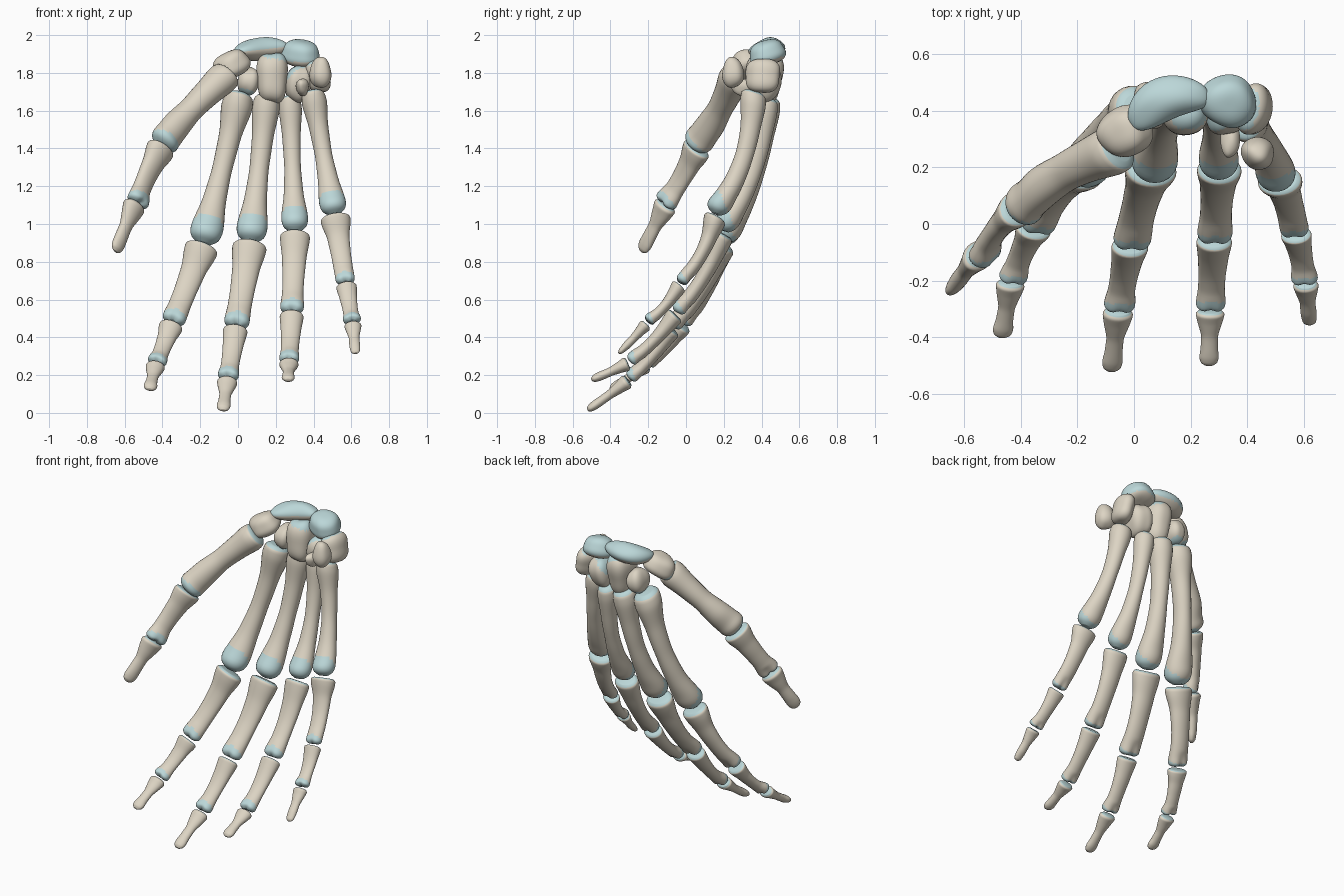
import bpy, bmesh, math
from mathutils import Vector, Euler

if "Cube" in bpy.data.objects:
    bpy.data.objects.remove(bpy.data.objects["Cube"])


def material(name, col):
    m = bpy.data.materials.new(name)
    m.diffuse_color = (*col, 1)
    m.use_nodes = True
    m.node_tree.nodes["Principled BSDF"].inputs["Base Color"].default_value = m.diffuse_color
    return m


BONE = material("bone", (0.72, 0.66, 0.55))
CART = material("cartilage", (0.50, 0.68, 0.69))

# Profile rows: position along bone, radius used (0 base, 1 shaft, 2 head), factor, depth ratio, palmar shift
META = [(0, 0, .55, 1.1, 0), (.02, 0, .9, 1.1, 0), (.09, 0, 1, 1.05, 0), (.25, 1, 1.15, 1.1, 0),
        (.5, 1, 1, 1.15, 0), (.72, 1, 1.22, 1, 0), (.86, 2, .96, .88, .1), (.92, 2, 1, .95, .15),
        (.97, 2, .85, .9, .1), (1, 2, .4, .8, 0)]
PHAL = [(0, 0, .75, .75, 0), (.025, 0, 1, .78, 0), (.11, 0, .96, .76, 0), (.27, 1, 1.14, .76, 0),
        (.55, 1, 1, .74, 0), (.75, 1, .98, .74, 0), (.88, 2, .98, .76, .1), (.95, 2, 1, .8, .1),
        (.985, 2, .85, .8, 0), (1, 2, .5, .8, 0)]
DIST = [(0, 0, .75, .72, 0), (.05, 0, 1, .75, 0), (.2, 0, .86, .72, 0), (.45, 1, 1.05, .85, 0),
        (.7, 1, 1.1, .8, 0), (.85, 2, 1, .65, 0), (.95, 2, .85, .6, 0), (1, 2, .4, .5, 0)]
SIDES, RINGS = 28, 44


def finish(name, bm, is_cart):
    bmesh.ops.recalc_face_normals(bm, faces=bm.faces)
    for f in bm.faces:
        f.smooth = True
        f.material_index = int(is_cart(f))
    me = bpy.data.meshes.new(name)
    bm.to_mesh(me)
    bm.free()
    me.materials.append(BONE)
    me.materials.append(CART)
    ob = bpy.data.objects.new(name, me)
    bpy.context.collection.objects.link(ob)


def sample(rows, radii, t):
    for a, b in zip(rows, rows[1:]):
        if t <= b[0] + 1e-9:
            u = (t - a[0]) / (b[0] - a[0])
            va = (radii[a[1]] * a[2], a[3], a[4])
            vb = (radii[b[1]] * b[2], b[3], b[4])
            return [p + (q - p) * u for p, q in zip(va, vb)]


def long_bone(name, a, b, radii, rows, palm=(0, -1, .3), bow=.0, cart=.1):
    a, b = Vector(a), Vector(b)
    axis = b - a
    tan = axis.normalized()
    d = Vector(palm)
    d = (d - tan * d.dot(tan)).normalized()
    w = tan.cross(d)
    ts = [(1 - math.cos(math.pi * i / RINGS)) / 2 for i in range(RINGS + 1)]
    vals = [sample(rows, radii, t) for t in ts]
    for _ in range(2):
        vals = [vals[0]] + [[(p + 2 * q + r) / 4 for p, q, r in zip(*vals[i - 1:i + 2])]
                            for i in range(1, RINGS)] + [vals[-1]]
    bm = bmesh.new()
    info, rings = {}, []
    for t, (r, depth, shift) in zip(ts, vals):
        c = a + axis * t + d * (shift * r - bow * math.sin(math.pi * t))
        head = max(0, (t - .8) / .2) if rows is PHAL else 0
        shaft = math.sin(math.pi * t) ** 2
        ring = []
        for k in range(SIDES):
            th = 2 * math.pi * k / SIDES
            x, y = math.cos(th), math.sin(th)
            groove = 1 - .28 * head * math.exp(-(x / .45) ** 2)
            flat = 1 - (.15 * shaft if y > 0 else 0)
            # two-condyle notch and slightly cupped base
            push = -.16 * radii[2] * head * math.exp(-(x / .4) ** 2)
            v = bm.verts.new(c + w * (r * x) + d * (r * depth * y * groove * flat) + tan * push)
            info[v] = (t, y)
            ring.append(v)
        rings.append(ring)
    for p, q in zip(rings, rings[1:]):
        for k in range(SIDES):
            n = (k + 1) % SIDES
            bm.faces.new((p[k], p[n], q[n], q[k]))
    bm.faces.new(rings[0])
    bm.faces.new(rings[-1])

    def is_cart(f):
        t = sum(info[v][0] for v in f.verts) / len(f.verts)
        y = sum(info[v][1] for v in f.verts) / len(f.verts)
        return t < .025 or (rows is not DIST and t > 1 - cart * (1 + .7 * y))
    finish(name, bm, is_cart)


def carpal(name, c, half, rot=(0, 0, 0), bend=0, cart=None, seed=0., p=2.5):
    bm = bmesh.new()
    bmesh.ops.create_icosphere(bm, subdivisions=4, radius=1)
    m = Euler([math.radians(r) for r in rot]).to_matrix()
    for v in bm.verts:
        q = v.co.copy()
        n = sum(abs(e) ** p for e in q) ** (1 / p)
        q *= (1 + .06 * math.sin(3 * q.x + seed) * math.cos(3 * q.y + 2 * seed)
              + .05 * math.sin(4 * q.z + 3 * seed)) / n
        q = Vector((q.x * half[0], q.y * half[1] - bend * q.x * q.x, q.z * half[2]))
        v.co = Vector(c) + m @ q
    lim = cart or ((0, 0, 1), 9)
    bm.normal_update()
    finish(name, bm, lambda f: f.normal.dot(Vector(lim[0]).normalized()) > lim[1])


# Fingers: metacarpal ends, then knuckle, middle joint, end joint and tip
FINGERS = {
    "index": [(.01, .41, 1.69), (-.185, .19, .89), (-.35, -.01, .47), (-.435, -.20, .255), (-.468, -.40, .125),
              ((.085, .052, .088), (.09, .060, .064), (.064, .044, .052), (.052, .028, .037))],
    "middle": [(.155, .43, 1.68), (.065, .20, .90), (-.012, -.07, .45), (-.055, -.30, .175), (-.08, -.52, .015),
               ((.075, .050, .083), (.092, .064, .068), (.066, .049, .056), (.055, .029, .037))],
    "ring": [(.275, .43, 1.67), (.303, .20, .955), (.285, -.05, .525), (.27, -.30, .265), (.265, -.50, .175),
             ((.062, .043, .072), (.080, .057, .063), (.064, .048, .053), (.052, .028, .035))],
    "little": [(.395, .36, 1.70), (.513, .16, 1.045), (.572, -.03, .68), (.607, -.205, .475), (.622, -.355, .315),
               ((.068, .045, .072), (.080, .052, .052), (.055, .041, .048), (.046, .026, .027))],
}
PARTS = ["metacarpal", "proximal_phalanx", "middle_phalanx", "distal_phalanx"]
for finger, data in FINGERS.items():
    pts, radii = [Vector(q) for q in data[:5]], data[5]
    for i, part in enumerate(PARTS):
        gap = (pts[i + 1] - pts[i]).normalized() * .008
        long_bone(f"{finger}_{part}", pts[i] + gap * (i > 0), pts[i + 1] - gap * (i < 3), radii[i],
                  META if i == 0 else DIST if i == 3 else PHAL,
                  bow=(.045, .022, .01, 0)[i], cart=(.11, .08, .10, 0)[i])

# Thumb, turned to face across the palm
side = (.7, -.7, 0)
long_bone("thumb_metacarpal", (-.05, .27, 1.80), (-.42, .06, 1.415), (.085, .064, .085), META, side, .015, .07)
long_bone("thumb_proximal_phalanx", (-.405, .06, 1.405), (-.54, -.11, 1.105), (.085, .058, .068), PHAL, side, .01, .1)
long_bone("thumb_distal_phalanx", (-.545, -.105, 1.105), (-.648, -.235, .855), (.07, .036, .042), DIST, side)

# Wrist bones
carpal("scaphoid", (.11, .445, 1.925), (.145, .075, .062), (0, -6, 22), .04, ((.1, .3, 1), -.25), .5, 2.2)
carpal("lunate", (.335, .435, 1.905), (.10, .09, .068), (15, 8, -20), .02, ((0, 0, 1), -.4), 1.2, 2.3)
carpal("capitate", (.18, .41, 1.775), (.078, .095, .135), (-8, 0, 0), 0, ((.3, 0, 1), .55), 2.0, 2.8)
carpal("hamate", (.32, .41, 1.745), (.068, .09, .10), (-5, 12, 0), 0, ((-.6, 0, 1), .6), .3, 2.8)
carpal("hamate_hook", (.34, .30, 1.725), (.034, .065, .045), (-12, 0, 0), 0, None, .1, 2.1)
carpal("triquetrum", (.425, .405, 1.785), (.058, .09, .09), (0, -12, -15), 0, ((-.6, 0, 1), .7), 1.7, 2.4)
carpal("pisiform", (.438, .25, 1.80), (.055, .056, .083), (0, 0, 10), 0, None, .9, 2.2)
carpal("trapezium", (-.035, .325, 1.845), (.095, .085, .068), (0, -28, 30), 0, ((-.6, -.2, -1), .65), 1.0, 2.6)
carpal("trapezoid", (.055, .42, 1.755), (.055, .08, .078), (0, 10, 0), 0, ((-.2, 0, -1), .6), 2.6, 2.6)
